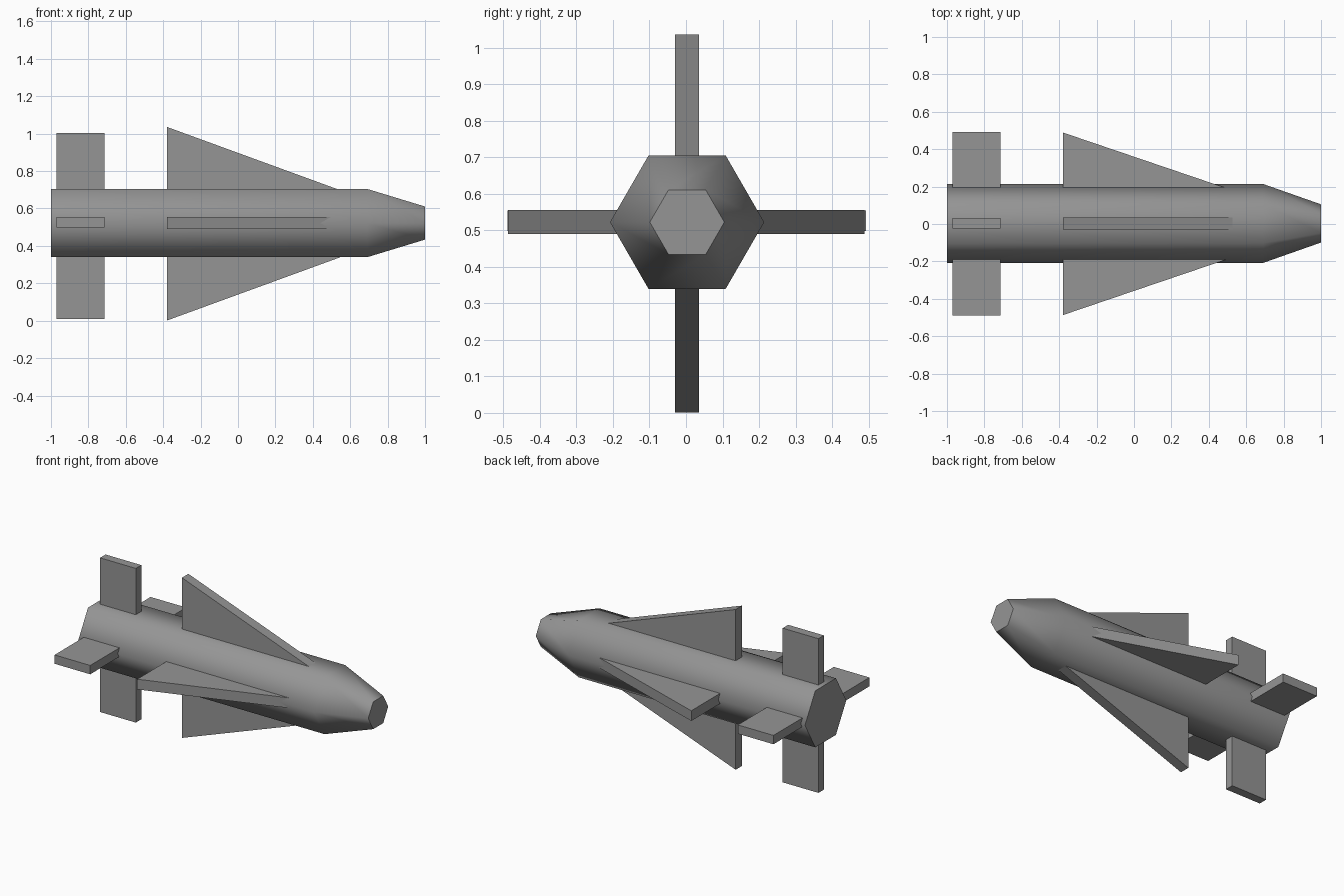
import bpy, bmesh, math
from mathutils import Matrix, Vector

cube = bpy.data.objects.get("Cube")
if cube:
    bpy.data.objects.remove(cube, do_unlink=True)

CENTRE = Vector((0, 0.003, 0.522))

grey = bpy.data.materials.new("plain grey")
grey.use_nodes = True
colour = (0.3, 0.3, 0.3, 1)
grey.diffuse_color = colour
grey.node_tree.nodes["Principled BSDF"].inputs["Base Color"].default_value = colour


def add_object(name, bm):
    bmesh.ops.recalc_face_normals(bm, faces=bm.faces[:])
    mesh = bpy.data.meshes.new(name)
    bm.to_mesh(mesh)
    bm.free()
    mesh.materials.append(grey)
    obj = bpy.data.objects.new(name, mesh)
    bpy.context.collection.objects.link(obj)
    return obj


# Hexagonal body with a blunt tapered nose, lofted along x
bm = bmesh.new()
rings = []
for x, radius in ((-1, 0.211), (0.69, 0.211), (1, 0.102)):
    ring = []
    for i in range(6):
        a = i * math.pi / 3
        offset = Vector((x, radius * math.cos(a), radius * math.sin(a)))
        ring.append(bm.verts.new(CENTRE + offset))
    rings.append(ring)
for back, front in zip(rings, rings[1:]):
    for i in range(6):
        j = (i + 1) % 6
        bm.faces.new((back[i], back[j], front[j], front[i]))
bm.faces.new(rings[0])
bm.faces.new(rings[-1])
body = add_object("body", bm)
bpy.ops.object.select_all(action="DESELECT")
body.select_set(True)
bpy.context.view_layer.objects.active = body
bpy.ops.object.shade_smooth_by_angle(angle=math.radians(66))


# Four triangular wings, each a swept slab turned about the body axis
def add_wing(name, turn, reach, slope):
    root, rear, half = 0.13, -0.38, 0.033
    tip_x = rear + (reach - root) / slope
    bm = bmesh.new()
    outline = ((rear, root), (tip_x, root), (rear, reach))
    face = bm.faces.new([bm.verts.new((x, -half, r)) for x, r in outline])
    slab = bmesh.ops.extrude_face_region(bm, geom=[face])
    moved = [v for v in slab["geom"] if isinstance(v, bmesh.types.BMVert)]
    bmesh.ops.translate(bm, verts=moved, vec=(0, 2 * half, 0))
    place = Matrix.Translation(CENTRE) @ Matrix.Rotation(math.radians(turn), 4, "X")
    bm.transform(place)
    add_object(name, bm)


add_wing("top_wing", 0, 0.514, 0.365)
add_wing("bottom_wing", 180, 0.521, 0.365)
add_wing("front_wing", 90, 0.49, 0.34)
add_wing("back_wing", -90, 0.486, 0.34)


# Rectangular tail fins, one slab for each crossing pair
def add_slab(name, centre, size):
    bm = bmesh.new()
    bmesh.ops.create_cube(bm, size=1)
    bm.transform(Matrix.Translation(centre) @ Matrix.Diagonal((*size, 1)))
    add_object(name, bm)


add_slab("upright_tail_fins", (-0.842, 0.005, 0.506), (0.255, 0.056, 0.996))
add_slab("level_tail_fins", (-0.842, 0.002, 0.526), (0.255, 0.98, 0.057))
